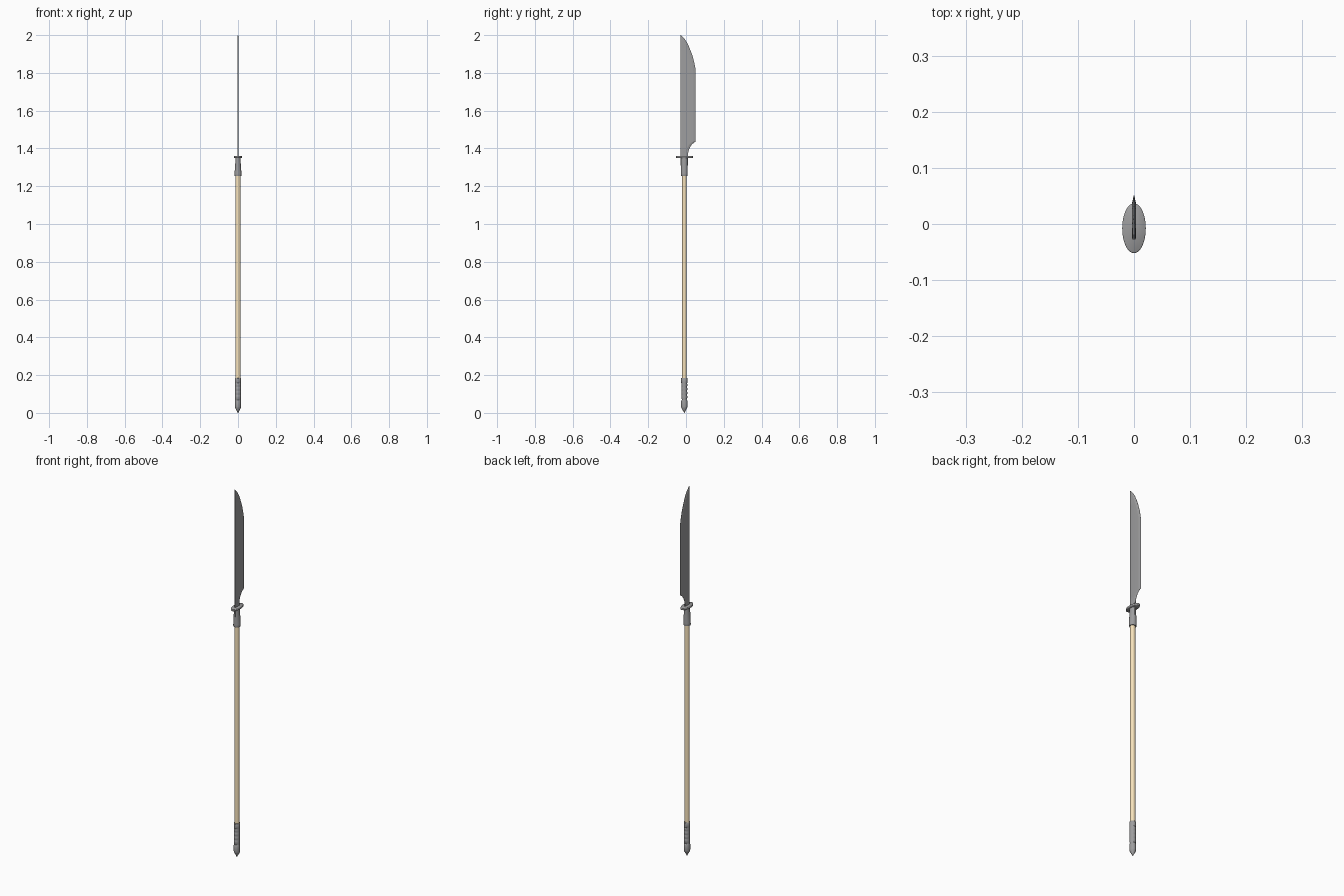
import bpy, bmesh, math

CY = -0.009  # shaft axis sits slightly behind centre in y
METAL = (0.34, 0.34, 0.345, 1)
WOOD = (0.94, 0.77, 0.50, 1)


def material(name, color):
    mat = bpy.data.materials.new(name)
    mat.diffuse_color = color
    return mat


metal, wood = material("dark_metal", METAL), material("pale_wood", WOOD)


def finish(name, bm, angle=35, mat=metal):
    bmesh.ops.recalc_face_normals(bm, faces=bm.faces[:])
    me = bpy.data.meshes.new(name)
    bm.to_mesh(me)
    bm.free()
    ob = bpy.data.objects.new(name, me)
    bpy.context.collection.objects.link(ob)
    me.materials.append(mat)
    bpy.ops.object.select_all(action='DESELECT')
    ob.select_set(True)
    bpy.context.view_layer.objects.active = ob
    bpy.ops.object.shade_smooth_by_angle(angle=math.radians(angle))
    return ob


def skin(bm, rings):
    n = len(rings[0])
    for a, b in zip(rings, rings[1:]):
        for i in range(n):
            j = (i + 1) % n
            bm.faces.new((a[i], a[j], b[j], b[i]))
    bm.faces.new(rings[0][::-1])
    bm.faces.new(rings[-1])


def tube(name, sections, n=24, cy=CY, mat=metal, angle=35):
    """Elliptical loft through (z, x radius, y radius)."""
    bm = bmesh.new()
    rings = [[bm.verts.new((rx * math.cos(2 * math.pi * i / n),
                            cy + ry * math.sin(2 * math.pi * i / n), z))
              for i in range(n)] for z, rx, ry in sections]
    skin(bm, rings)
    return finish(name, bm, angle, mat)


# Wooden shaft
tube("shaft", [(0.15, 0.0132, 0.0118), (1.28, 0.0132, 0.0118)], mat=wood)

# Metal butt cap: straight in x, grip grooves on the y sides
butt = [(0.0, 0.001, 0.001), (0.010, 0.006, 0.006), (0.026, 0.0148, 0.0152),
        (0.032, 0.0155, 0.0168), (0.062, 0.0155, 0.0168),
        (0.066, 0.0146, 0.0150), (0.069, 0.0146, 0.0128)]
for k in range(4):
    z = 0.075 + k * 0.021
    butt += [(z, 0.0155, 0.0140), (z + 0.006, 0.0155, 0.0160),
             (z + 0.014, 0.0155, 0.0160), (z + 0.019, 0.0155, 0.0142)]
butt += [(0.160, 0.0155, 0.0165), (0.183, 0.0155, 0.0165),
         (0.185, 0.0145, 0.0150)]
tube("butt_cap", butt)

# Socket joining shaft and blade
tube("socket", [(1.253, 0.0170, 0.0170), (1.256, 0.0185, 0.0182),
                (1.268, 0.0182, 0.0182), (1.335, 0.0135, 0.0180),
                (1.352, 0.0130, 0.0178)])

# Oval hand guard
tube("guard", [(1.3495, 0.0195, 0.0425), (1.351, 0.0210, 0.0445),
               (1.359, 0.0210, 0.0445), (1.3605, 0.0195, 0.0425)],
     n=40, cy=-0.0075, angle=60)

# Blade: straight spine, bevelled curved cutting edge
S, T = -0.028, 0.0032
edge = [(1.31, 0.010), (1.37, 0.010), (1.385, 0.013), (1.40, 0.018),
        (1.413, 0.025), (1.424, 0.034), (1.431, 0.043), (1.436, 0.0515),
        (1.60, 0.0515), (1.81, 0.0515), (1.835, 0.048), (1.86, 0.0425),
        (1.885, 0.036), (1.91, 0.0275), (1.935, 0.0175), (1.96, 0.006),
        (1.98, -0.007), (1.992, -0.018), (2.0, -0.0265)]
bm = bmesh.new()
rings = []
for z, e in edge:
    w = e - S
    t = T * min(1, 0.3 + w / 0.04)
    b = e - min(0.013, w * 0.3)
    et = t * 0.9 if z < 1.38 else 0.0003
    prof = [(-t * 0.7, S), (t * 0.7, S), (t, S + w * 0.08), (t, b), (et, e),
            (-et, e), (-t, b), (-t, S + w * 0.08)]
    rings.append([bm.verts.new((x, y, z)) for x, y in prof])
skin(bm, rings)
finish("blade", bm, 12)
